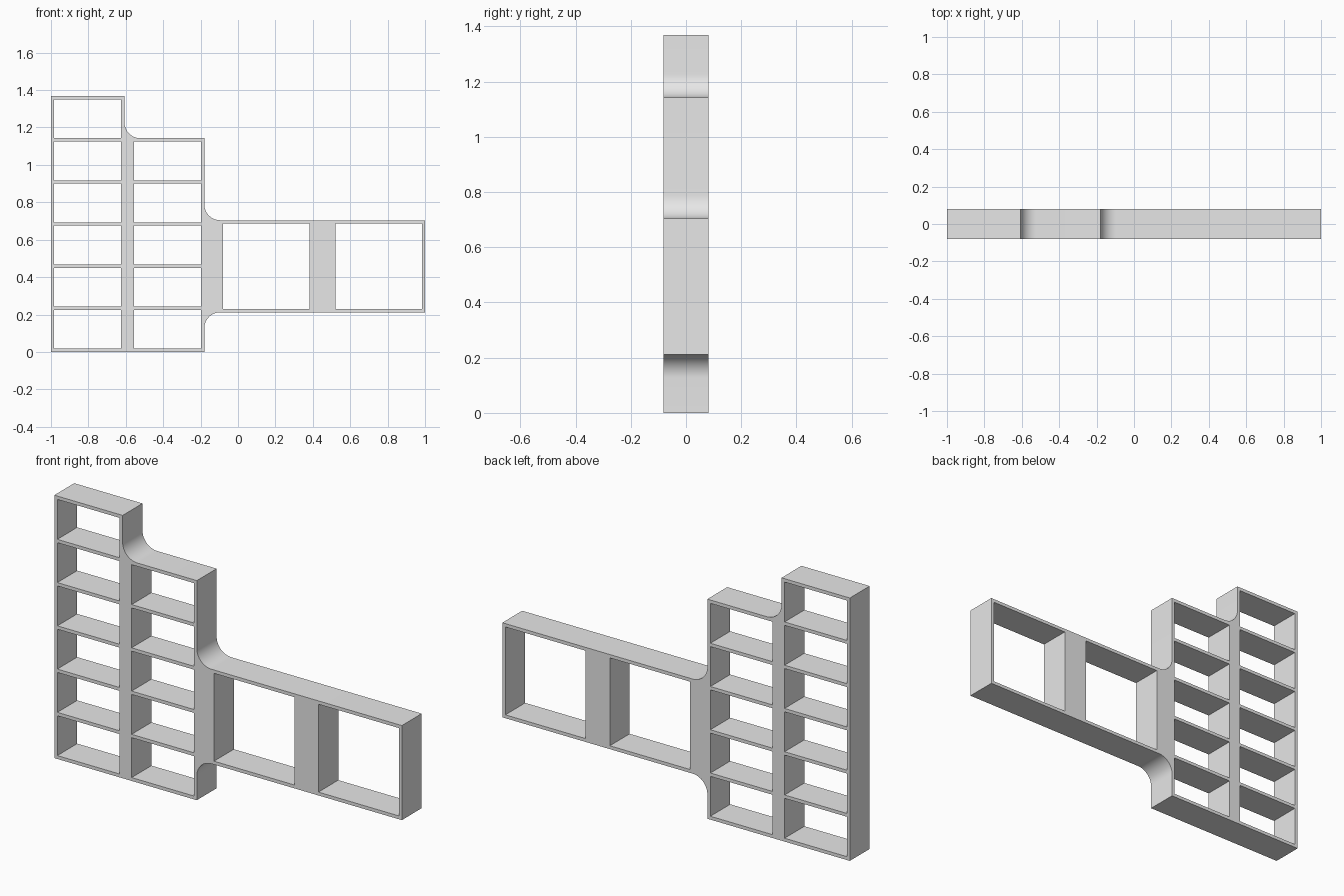
import bpy, bmesh
from math import radians, sin, cos

cube = bpy.data.objects.get("Cube")
if cube:
    bpy.data.objects.remove(cube, do_unlink=True)

DEPTH = 0.163
WALL = 0.0175        # board thickness
PITCH = 0.225        # shelf spacing
RADIUS = 0.085       # rounded inside corners
TALL = 6 * PITCH + WALL
MID = 5 * PITCH + WALL
ARM_TOP, ARM_LOW = 0.704, 0.212
TALL_X, MID_X = -0.607, -0.18


def fillet(cx, cz, start, end, steps=16):
    """Arc points around a centre, angles in degrees."""
    angles = [radians(start + (end - start) * i / steps) for i in range(steps + 1)]
    return [(cx + RADIUS * cos(a), cz + RADIUS * sin(a)) for a in angles]


def rect(x0, x1, z0, z1):
    return [(x0, z0), (x1, z0), (x1, z1), (x0, z1)]


# Stepped outer outline with rounded inside corners
outline = [(-1, 0), (-1, TALL), (TALL_X, TALL)]
outline += fillet(TALL_X + RADIUS, MID + RADIUS, 180, 270)
outline += [(MID_X, MID)]
outline += fillet(MID_X + RADIUS, ARM_TOP + RADIUS, 180, 270)
outline += [(1, ARM_TOP), (1, ARM_LOW)]
outline += fillet(MID_X + RADIUS, ARM_LOW - RADIUS, 90, 180)
outline += [(MID_X, 0)]

# Openings: two columns of cubbies and two large windows in the arm
loops = [outline]
for x0, x1, count in ((-1 + WALL, TALL_X - WALL, 6), (-0.555, MID_X - WALL, 5)):
    for i in range(count):
        loops.append(rect(x0, x1, i * PITCH + WALL, (i + 1) * PITCH))
for x0, x1 in ((-0.081, 0.381), (0.52, 1 - WALL)):
    loops.append(rect(x0, x1, ARM_LOW + WALL, ARM_TOP - WALL))

# Fill the profile in the front plane
bm = bmesh.new()
edges = []
for loop in loops:
    verts = [bm.verts.new((x, 0, z)) for x, z in loop]
    edges += [bm.edges.new((v, verts[i - 1])) for i, v in enumerate(verts)]
bmesh.ops.triangle_fill(bm, use_beauty=True, edges=edges, normal=(0, -1, 0))
bmesh.ops.recalc_face_normals(bm, faces=bm.faces)
mesh = bpy.data.meshes.new("shelf_frame")
bm.to_mesh(mesh)
bm.free()

shelf = bpy.data.objects.new("shelf_frame", mesh)
bpy.context.collection.objects.link(shelf)

# Plain grey finish
grey = bpy.data.materials.new("plain_grey")
grey.use_nodes = True
colour = (0.8, 0.8, 0.8, 1)
grey.diffuse_color = colour
grey.node_tree.nodes["Principled BSDF"].inputs["Base Color"].default_value = colour
mesh.materials.append(grey)

# Give the profile its depth, then smooth only the rounded corners
solid = shelf.modifiers.new("depth", "SOLIDIFY")
solid.thickness = DEPTH
solid.offset = 0
bpy.ops.object.select_all(action="DESELECT")
shelf.select_set(True)
bpy.context.view_layer.objects.active = shelf
bpy.ops.object.modifier_apply(modifier=solid.name)
bpy.ops.object.shade_smooth_by_angle(angle=radians(30))
